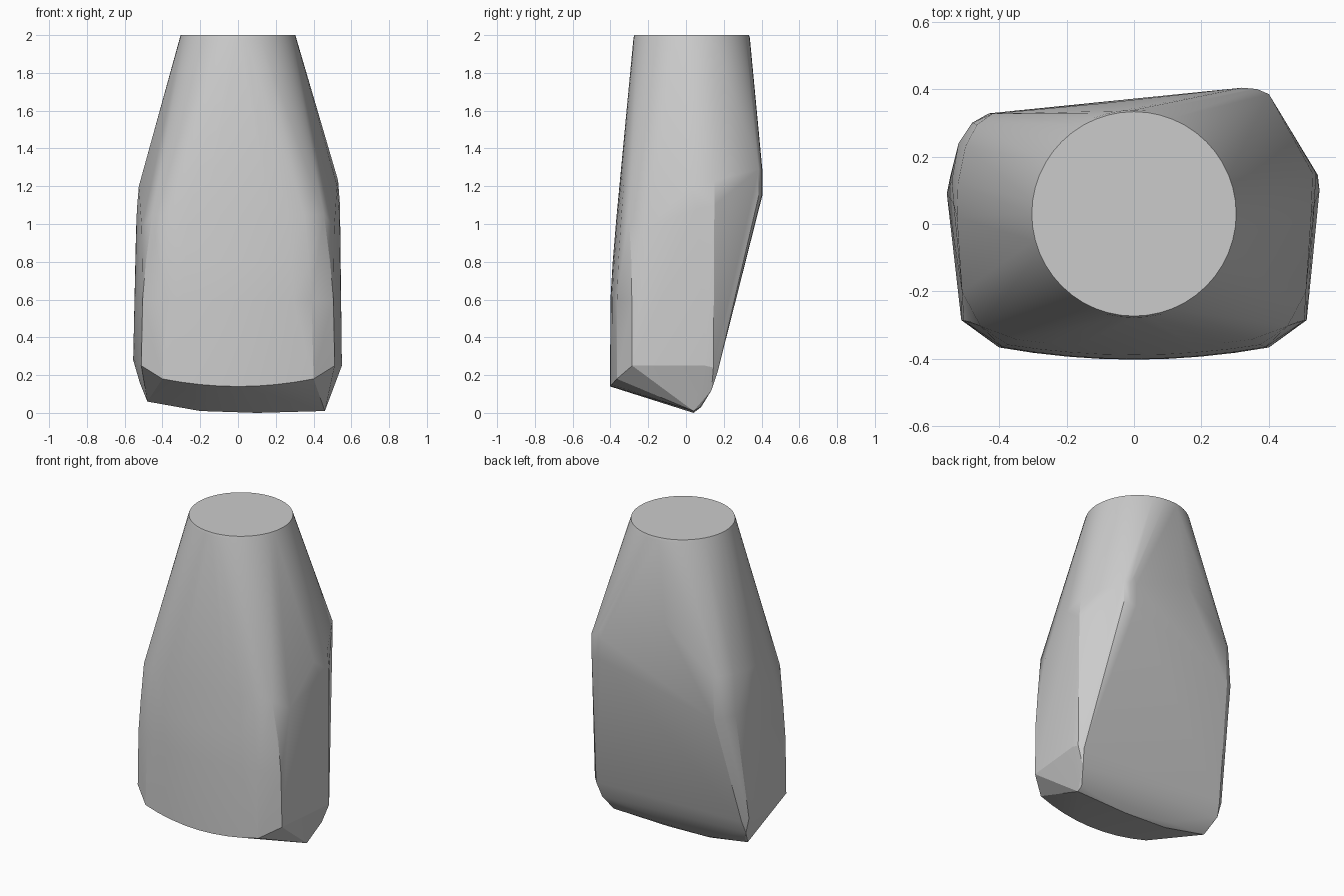
import bpy, bmesh
from math import sin, cos, pi, radians

bm = bmesh.new()


def add(points):
    for p in points:
        bm.verts.new(p)


# round top with a fine rim
for r, z in ((0.303, 2.0), (0.308, 1.985)):
    add((r * cos(2 * pi * i / 48), 0.03 + r * sin(2 * pi * i / 48), z) for i in range(48))

# bowed front panel: (z middle, z shoulder, z edge, y middle, shoulder x, y, edge x, y)
for zm, zs, ze, ym, xs, ys, xe, ye in (
        (0.14, 0.18, 0.25, -0.402, 0.40, -0.366, 0.512, -0.285),
        (0.60, 0.60, 0.60, -0.400, 0.39, -0.365, 0.505, -0.287),
        (0.80, 0.80, 0.80, -0.388, 0.375, -0.358, 0.488, -0.289),
        (1.05, 1.05, 1.05, -0.367, 0.35, -0.342, 0.455, -0.303)):
    for i in range(-4, 5):
        t = i / 4
        add([(xs * t, ym + (ys - ym) * t * t, zm + (zs - zm) * t * t)])
    add((s * xe, ye, ze) for s in (-1, 1))

# side shoulders
for s in (-1, 1):
    add([(s * 0.525, 0.02, 1.20), (s * 0.535, 0.06, 1.08), (s * 0.51, -0.20, 0.98)])

# right side and high back corner
add([(0.53, 0.15, 1.23), (0.54, 0.15, 1.10), (0.55, 0.10, 0.25), (0.545, 0.145, 0.24)])
for z in (1.15, 1.29):
    add([(0.32, 0.404, z), (0.365, 0.40, z), (0.40, 0.385, z)])
add([(0.33, 0.397, 1.34)])

# left side and rounded lower back corner
add([(-0.43, 0.328, 0.93), (-0.48, 0.30, 0.95), (-0.52, 0.24, 0.95), (-0.54, 0.13, 0.96),
     (-0.42, 0.327, 1.20), (-0.465, 0.295, 1.21), (-0.50, 0.23, 1.21), (-0.522, 0.12, 1.20),
     (-0.555, 0.09, 0.28), (-0.545, 0.14, 0.26), (-0.51, 0.165, 0.24), (-0.10, 0.357, 1.48)])

# underside and rolled lower back edge
add([(0.46, 0.04, 0.01), (0.10, 0.04, 0.0), (-0.20, 0.045, 0.01), (-0.48, 0.06, 0.06),
     (0.46, 0.075, 0.03), (-0.20, 0.08, 0.03), (-0.485, 0.09, 0.09),
     (0.50, 0.135, 0.12), (-0.52, 0.135, 0.16), (0.52, 0.168, 0.22)])

# wrap the skin around the points
res = bmesh.ops.convex_hull(bm, input=bm.verts[:])
loose = {g for g in res["geom_interior"] + res["geom_unused"] if isinstance(g, bmesh.types.BMVert)}
bmesh.ops.delete(bm, geom=list(loose), context='VERTS')
bmesh.ops.dissolve_limit(bm, angle_limit=radians(0.5), verts=bm.verts[:], edges=bm.edges[:])
bmesh.ops.recalc_face_normals(bm, faces=bm.faces[:])

mesh = bpy.data.meshes.new("tapered_body")
bm.to_mesh(mesh)
bm.free()
body = bpy.data.objects.new("tapered_body", mesh)
bpy.context.collection.objects.link(body)
bpy.context.view_layer.objects.active = body
body.select_set(True)
bpy.ops.object.shade_smooth_by_angle(angle=radians(20))
